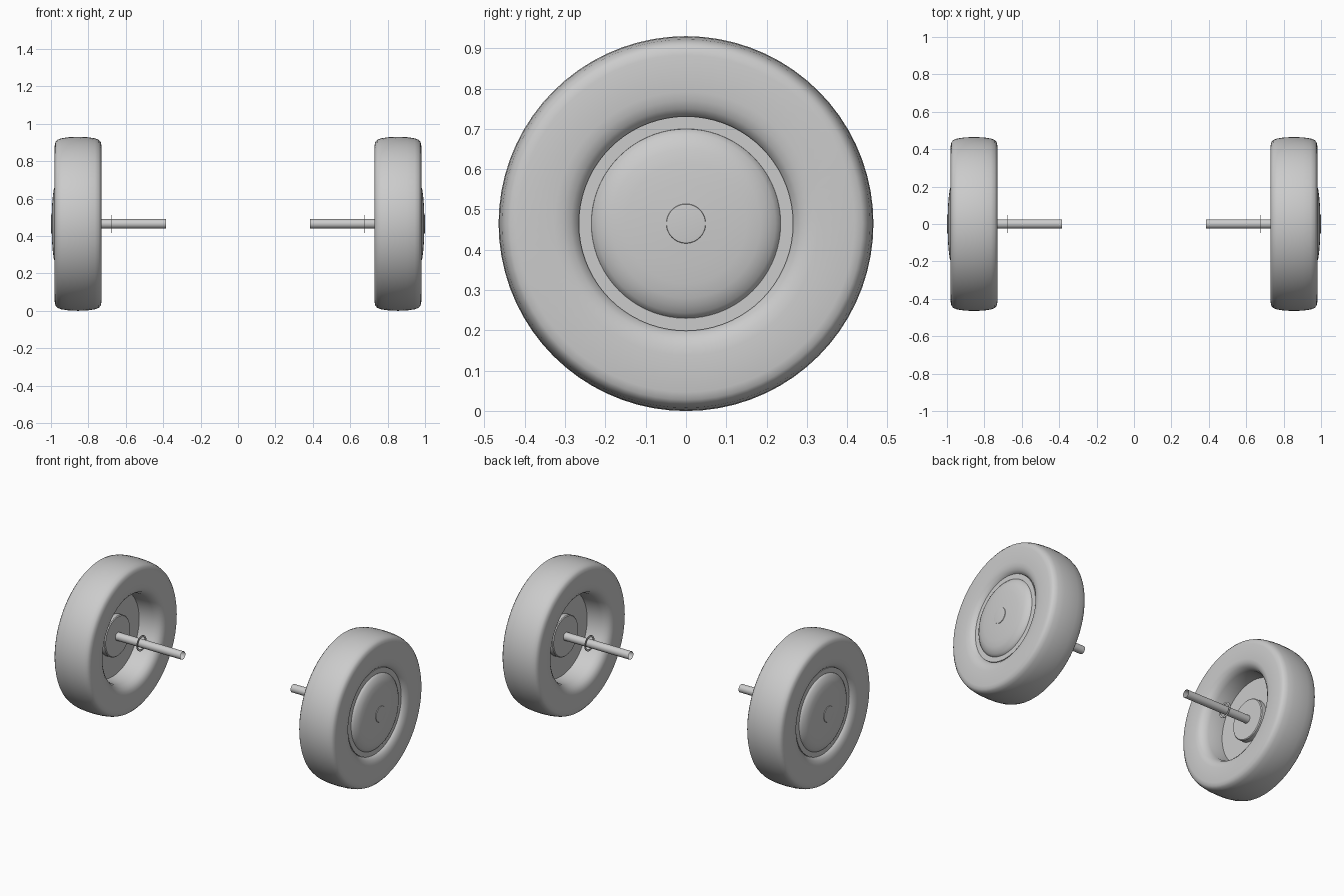
import bpy, bmesh, math
from mathutils import Matrix, Vector

cube = bpy.data.objects.get("Cube")
if cube:
    bpy.data.objects.remove(cube)

AXIS_Z = 0.465

grey = bpy.data.materials.new("plain_grey")
grey.use_nodes = True
GREY = (0.6, 0.6, 0.6, 1)
grey.diffuse_color = GREY
grey.node_tree.nodes["Principled BSDF"].inputs["Base Color"].default_value = GREY


def lathe(name, profile, side, steps=72, closed=False, flip=False):
    """Spin an (x, radius) profile about the wheel axis."""
    bm = bmesh.new()
    verts = [bm.verts.new((side * x, 0, r)) for x, r in profile]
    edges = [bm.edges.new(pair) for pair in zip(verts, verts[1:])]
    if closed:
        edges.append(bm.edges.new((verts[-1], verts[0])))
    bmesh.ops.spin(bm, geom=verts + edges, cent=(0, 0, 0), axis=(1, 0, 0),
                   angle=math.tau, steps=steps, use_duplicate=False)
    bmesh.ops.remove_doubles(bm, verts=bm.verts, dist=0.0002)
    bmesh.ops.recalc_face_normals(bm, faces=bm.faces)
    # open shells: make the total x direction of the faces point outward
    if flip:
        facing = sum(f.normal.x * f.calc_area() for f in bm.faces)
        if facing * side * flip < 0:
            bmesh.ops.reverse_faces(bm, faces=bm.faces)
    bmesh.ops.translate(bm, verts=bm.verts, vec=(0, 0, AXIS_Z))
    mesh = bpy.data.meshes.new(name)
    bm.to_mesh(mesh)
    bm.free()
    mesh.materials.append(grey)
    obj = bpy.data.objects.new(name, mesh)
    bpy.context.collection.objects.link(obj)
    bpy.ops.object.select_all(action='DESELECT')
    obj.select_set(True)
    bpy.context.view_layer.objects.active = obj
    bpy.ops.object.shade_smooth_by_angle(angle=math.radians(35))
    return obj


# Tyre section: outer recess, sidewall, tread, inner sidewall, deep inner recess
TYRE = [(0.935, 0.262), (0.955, 0.269), (0.969, 0.285), (0.977, 0.305),
        (0.980, 0.327), (0.980, 0.418), (0.976, 0.437), (0.966, 0.449),
        (0.945, 0.457), (0.905, 0.463), (0.855, 0.465), (0.805, 0.463),
        (0.765, 0.457), (0.744, 0.449), (0.734, 0.437), (0.730, 0.418),
        (0.730, 0.327), (0.735, 0.305), (0.750, 0.285), (0.780, 0.270),
        (0.885, 0.262)]

# Wheel disc with its rim, closed on the inner side
RIM = [(0.950, 0.230), (0.955, 0.235), (0.955, 0.266), (0.875, 0.266), (0.875, 0)]

# Domed hubcap with a small centre button
HUBCAP = [(0.950, 0.236), (0.957, 0.234), (0.968, 0.222), (0.978, 0.205),
          (0.985, 0.185), (0.990, 0.150), (0.994, 0.100), (0.996, 0.049),
          (0.999, 0.048), (1.0, 0.040), (1.0, 0)]

DRUM = [(0.880, 0.127), (0.845, 0.127), (0.840, 0.122), (0.840, 0)]
AXLE = [(0.385, 0.025), (0.850, 0.025)]
COLLAR = [(0.673, 0.037), (0.673, 0.048), (0.677, 0.048), (0.677, 0.037)]

for label, side in (("left", 1), ("right", -1)):
    lathe(label + "_tyre", TYRE, side, closed=True)
    lathe(label + "_wheel_disc", RIM, side, flip=-1)
    lathe(label + "_hubcap", HUBCAP, side, flip=1)
    lathe(label + "_brake_drum", DRUM, side, flip=-1)
    lathe(label + "_axle", AXLE, side, steps=24)
    lathe(label + "_axle_collar", COLLAR, side, steps=32, closed=True)
